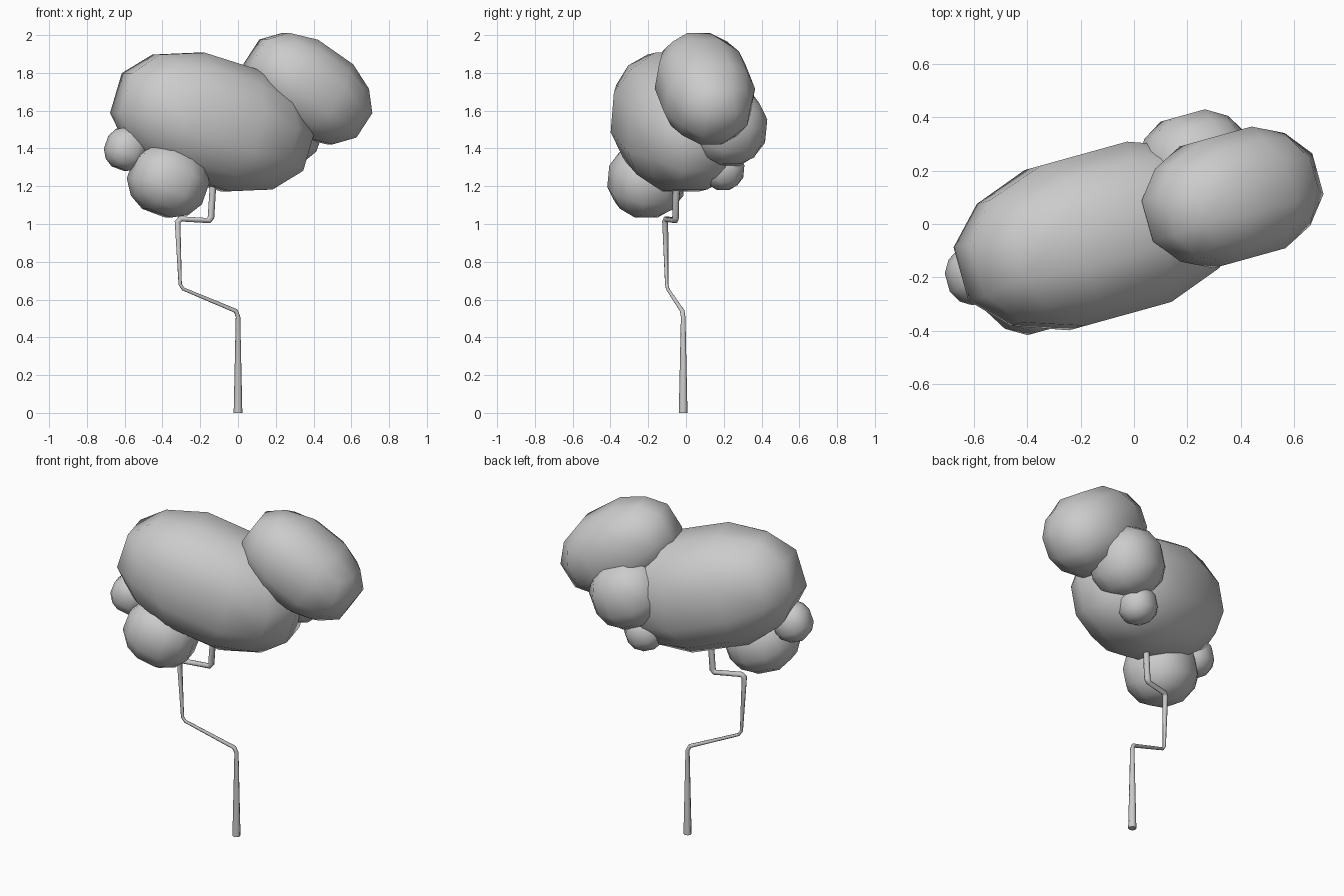
import bpy, bmesh
from math import radians
from mathutils import Vector, Euler

if "Cube" in bpy.data.objects:
    bpy.data.objects.remove(bpy.data.objects["Cube"])


def blob(name, centre, long_r, side_r, up_r, pitch):
    """Cube cut 3x3 per face, pushed out to a sphere, then stretched along its tilted x axis."""
    bm = bmesh.new()
    bmesh.ops.create_cube(bm, size=2)
    bmesh.ops.subdivide_edges(bm, edges=bm.edges[:], cuts=2, use_grid_fill=True)
    rot = Euler((0, radians(pitch), radians(15.5))).to_matrix()
    for v in bm.verts:
        p = v.co.normalized()
        v.co = rot @ Vector((p.x * long_r, p.y * side_r, p.z * up_r)) + Vector(centre)
    for f in bm.faces:
        f.smooth = True
    me = bpy.data.meshes.new(name)
    bm.to_mesh(me)
    bm.free()
    ob = bpy.data.objects.new(name, me)
    bpy.context.collection.objects.link(ob)
    return ob


# foliage clumps
blob("foliage_main", (-0.135, -0.045, 1.54), 0.58, 0.345, 0.365, 17)
blob("foliage_upper_right", (0.37, 0.10, 1.717), 0.385, 0.262, 0.258, 34)
blob("foliage_lower_left", (-0.37, -0.21, 1.23), 0.222, 0.212, 0.203, 20)
blob("foliage_small_left", (-0.592, -0.19, 1.397), 0.118, 0.118, 0.122, 20)
blob("foliage_back_right", (0.235, 0.22, 1.515), 0.225, 0.215, 0.218, 20)
blob("foliage_small_back", (0.14, 0.197, 1.29), 0.118, 0.115, 0.115, 20)

# crooked trunk: x, y, z, radius
path = [(0, -0.015, 0, 0.023), (0, -0.015, 0.51, 0.012), (-0.012, -0.02, 0.54, 0.012),
        (-0.29, -0.097, 0.656, 0.009), (-0.306, -0.102, 0.68, 0.009),
        (-0.32, -0.11, 1.01, 0.016), (-0.305, -0.104, 1.027, 0.016),
        (-0.155, -0.058, 1.018, 0.016), (-0.143, -0.055, 1.035, 0.018), (-0.125, -0.05, 1.32, 0.017)]
cu = bpy.data.curves.new("trunk", 'CURVE')
cu.dimensions = '3D'
cu.bevel_depth = 1
cu.bevel_resolution = 2
cu.use_fill_caps = True
sp = cu.splines.new('POLY')
sp.points.add(len(path) - 1)
for pt, (x, y, z, r) in zip(sp.points, path):
    pt.co = (x, y, z, 1)
    pt.radius = r
sp.use_smooth = True
trunk = bpy.data.objects.new("trunk", cu)
bpy.context.collection.objects.link(trunk)
